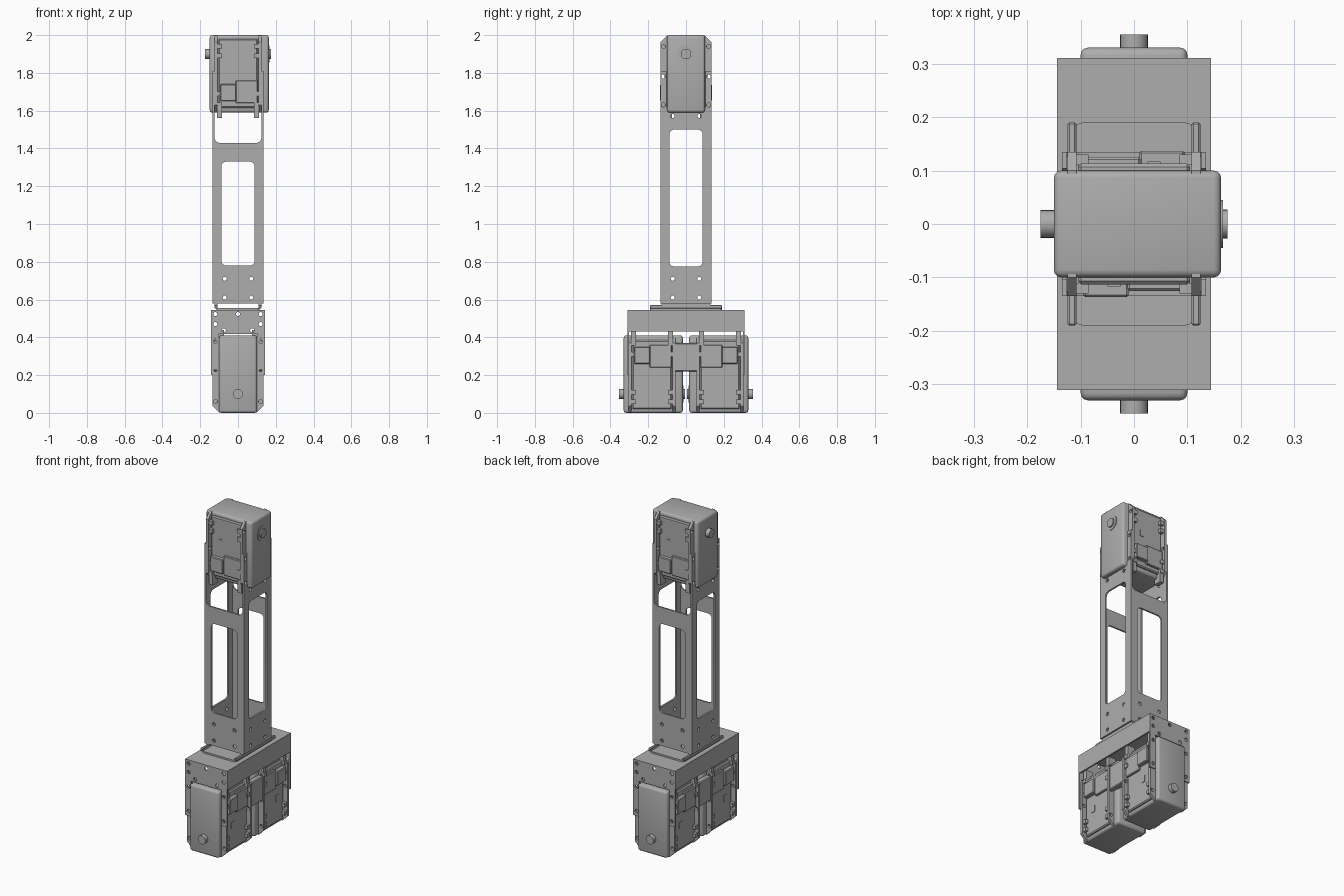
import bpy, bmesh
from math import pi, cos, sin
from mathutils import Matrix, Vector

cube = bpy.data.objects.get("Cube")
if cube:
    bpy.data.objects.remove(cube)

grey = bpy.data.materials.new("mid_grey")
grey.use_nodes = True
GREY = (0.42, 0.42, 0.42, 1)
grey.diffuse_color = GREY
grey.node_tree.nodes["Principled BSDF"].inputs["Base Color"].default_value = GREY

ID = Matrix.Identity(4)
parts = []


def add(name, mesh, matrix=ID):
    mesh.transform(matrix)
    mesh.materials.clear()
    mesh.materials.append(grey)
    ob = bpy.data.objects.new(name, mesh)
    bpy.context.scene.collection.objects.link(ob)
    parts.append(ob)
    return ob


def box(name, lo, hi, matrix=ID, bevel=0, segments=3):
    lo, hi = Vector(lo), Vector(hi)
    size = hi - lo
    bm = bmesh.new()
    bmesh.ops.create_cube(bm, size=1, matrix=Matrix.Translation((lo + hi) / 2) @ Matrix.Diagonal((*size, 1)))
    if bevel:
        bmesh.ops.bevel(bm, geom=bm.edges[:], offset=bevel, segments=segments, profile=0.5, affect='EDGES')
    mesh = bpy.data.meshes.new(name)
    bm.to_mesh(mesh)
    bm.free()
    return add(name, mesh, matrix)


def rod(name, x0, x1, z, radius, matrix=ID):
    # cylinder along local x
    bm = bmesh.new()
    place = Matrix.Translation(((x0 + x1) / 2, 0, z)) @ Matrix.Rotation(pi / 2, 4, 'Y')
    bmesh.ops.create_cone(bm, cap_ends=True, segments=24, radius1=radius, radius2=radius,
                          depth=abs(x1 - x0), matrix=place)
    mesh = bpy.data.meshes.new(name)
    bm.to_mesh(mesh)
    bm.free()
    return add(name, mesh, matrix)


def rounded(u0, u1, v0, v1, r, steps=4):
    # rectangle outline with rounded corners (steps=1 gives chamfers)
    pts = []
    corners = [(u1 - r, v1 - r), (u0 + r, v1 - r), (u0 + r, v0 + r), (u1 - r, v0 + r)]
    for k, (cu, cv) in enumerate(corners):
        for s in range(steps + 1):
            a = (k + s / steps) * pi / 2
            pts.append((cu + r * cos(a), cv + r * sin(a)))
    return pts


def hole(u, v, r=0.011, n=12):
    return [(u + r * cos(2 * pi * k / n), v + r * sin(2 * pi * k / n)) for k in range(n)]


AXES = {'x': ((0, 1, 0), (0, 0, 1), (1, 0, 0)),
        'y': ((1, 0, 0), (0, 0, 1), (0, -1, 0)),
        'z': ((1, 0, 0), (0, 1, 0), (0, 0, 1))}


def plate(name, outlines, axis, at, thick, matrix=ID):
    # flat sheet: first outline is the edge, the others are openings
    curve = bpy.data.curves.new(name, 'CURVE')
    curve.dimensions = '2D'
    curve.fill_mode = 'BOTH'
    curve.extrude = thick / 2
    for pts in outlines:
        sp = curve.splines.new('POLY')
        sp.points.add(len(pts) - 1)
        for p, (u, v) in zip(sp.points, pts):
            p.co = (u, v, 0, 1)
        sp.use_cyclic_u = True
    tmp = bpy.data.objects.new(name + "_outline", curve)
    bpy.context.scene.collection.objects.link(tmp)
    dg = bpy.context.evaluated_depsgraph_get()
    mesh = bpy.data.meshes.new_from_object(tmp.evaluated_get(dg))
    bpy.data.objects.remove(tmp)
    frame = Matrix([Vector(c) for c in AXES[axis]]).transposed().to_4x4()
    frame.translation = Vector(AXES[axis][2]) * at * (-1 if axis == 'y' else 1)
    return add(name, mesh, matrix @ frame)


def servo(tag, m, connector_sides):
    # motor housing: axle along local x, top at local z = 0
    box(tag + "_case", (-0.15, -0.1, -0.41), (0.163, 0.1, 0), m, 0.014)
    box(tag + "_core", (-0.105, -0.113, -0.385), (0.105, 0.113, -0.02), m, 0.006, 1)
    rod(tag + "_rear_axle", -0.175, -0.14, -0.1, 0.026, m)
    rod(tag + "_horn_ring", 0.16, 0.167, -0.1, 0.045, m)
    rod(tag + "_horn_axle", 0.16, 0.175, -0.1, 0.027, m)
    for s in (-1, 1):
        # chamfered ear plate with screw holes along both edges
        holes = [hole(e * 0.12, z) for e in (-1, 1) for z in (-0.06, -0.22, -0.37)]
        plate(tag + "_ear_plate", [rounded(-0.135, 0.135, -0.405, -0.002, 0.035, 1)] + holes,
              'x', s * 0.116, 0.016, m)
        for side in (-1, 1):
            # ribs, clips and lower lugs beside each ear plate
            def block(name, x0, x1, z0, z1, y0, y1, bev=0):
                ya, yb = sorted((side * y0, side * y1))
                box(tag + name, (x0, ya, z0), (x1, yb, z1), m, bev, 1)
            xa, xb = sorted((s * 0.085, s * 0.11))
            for z in (-0.06, -0.11, -0.31, -0.37):
                block("_clip", xa, xb, z - 0.012, z + 0.012, 0.11, 0.13)
            block("_lug", xa, xb, -0.44, -0.38, 0.075, 0.125)
    for side, flip in connector_sides:
        # cable socket, its raised housing and a small port
        def raised(name, x0, x1, z0, z1, depth, bev):
            xa, xb = sorted((flip * x0, flip * x1))
            ya, yb = sorted((side * 0.1, side * depth))
            box(tag + name, (xa, ya, z0), (xb, yb, z1), m, bev, 1)
        raised("_socket", -0.095, -0.01, -0.35, -0.26, 0.137, 0.004)
        raised("_socket_housing", -0.012, 0.105, -0.36, -0.24, 0.125, 0.004)
        raised("_port", -0.05, -0.025, -0.19, -0.15, 0.117, 0)


# three motors: one at the top, two back to back at the base
servo("top_motor", Matrix.Translation((0, 0, 2)), [(-1, 1), (1, -1)])
upside_down = Matrix.Rotation(pi, 4, 'X')
for name, s in (("front_motor", 1), ("rear_motor", -1)):
    m = Matrix.Translation((0, -0.18 * s, 0)) @ Matrix.Rotation(s * pi / 2, 4, 'Z') @ upside_down
    servo(name, m, [(-1, 1), (1, 1)])
for s in (-1, 1):
    xa, xb = sorted((s * 0.09, s * 0.128))
    box("motor_bridge", (xa, -0.065, 0.22), (xb, 0.065, 0.37), ID, 0.005, 1)

# column: windowed sheets on four sides
base_holes = [hole(u, v) for u in (-0.07, 0.07) for v in (0.61, 0.71)]
for s in (-1, 1):
    plate("column_face", [rounded(-0.135, 0.135, 0.578, 1.43, 0.002, 1),
                          rounded(-0.088, 0.088, 0.78, 1.33, 0.025)] + base_holes,
          'y', s * 0.13, 0.01)
    # side sheet with two prongs holding the motor
    side_edge = [(-0.135, 0.578), (0.135, 0.578), (0.135, 1.81), (0.104, 1.81), (0.104, 1.62),
                 (0.084, 1.594), (-0.084, 1.594), (-0.104, 1.62), (-0.104, 1.81), (-0.135, 1.81)]
    prong_holes = [hole(e * 0.12, z) for e in (-1, 1) for z in (1.63, 1.78)]
    top_holes = [hole(e * 0.072, 1.572) for e in (-1, 1)]
    plate("column_side", [side_edge, rounded(-0.088, 0.088, 0.775, 1.5, 0.025)]
          + base_holes + prong_holes + top_holes, 'x', s * 0.13, 0.01)
    # fillets at the foot of the upper opening
    for f in (-1, 1):
        c = Vector((s * 0.125, 1.429))
        arc = [(c.x - s * 0.03 * (1 - cos(a)), c.y + 0.03 * (1 - sin(a)))
               for a in [k * pi / 8 for k in range(5)]]
        plate("opening_fillet", [[tuple(c)] + arc], 'y', f * 0.13, 0.01)

# shallow tray between the column and the base bracket
plate("tray_floor", [rounded(-0.115, 0.115, -0.19, 0.19, 0.02)], 'z', 0.551, 0.01)
for s in (-1, 1):
    xa, xb = sorted((s * 0.108, s * 0.124))
    box("tray_lip", (xa, -0.19, 0.553), (xb, 0.19, 0.572), ID, 0.003, 1)
    box("tray_tab", (xa, -0.13, 0.565), (xb, 0.13, 0.585))

# base bracket: folded cover over the two lower motors
plate("bracket_top", [rounded(-0.143, 0.143, -0.31, 0.31, 0.002, 1)], 'z', 0.54, 0.01)
end_edge = [(-0.143, 0.2), (-0.104, 0.2), (-0.104, 0.418), (0.104, 0.418), (0.104, 0.2),
            (0.143, 0.2), (0.143, 0.544), (-0.143, 0.544)]
end_holes = [hole(e * 0.12, z) for e in (-1, 1) for z in (0.23, 0.38, 0.47, 0.523)]
end_holes += [hole(0, 0.523), hole(-0.075, 0.437), hole(0.075, 0.437)]
for s in (-1, 1):
    plate("bracket_end", [end_edge] + end_holes, 'y', s * 0.306, 0.01)
    plate("bracket_skirt", [rounded(-0.31, 0.31, 0.43, 0.544, 0.002, 1)], 'x', s * 0.139, 0.01)

# smooth rounded edges, keep folds sharp
for ob in bpy.context.selected_objects:
    ob.select_set(False)
for ob in parts:
    ob.select_set(True)
bpy.context.view_layer.objects.active = parts[0]
bpy.ops.object.shade_smooth_by_angle(angle=0.6)
